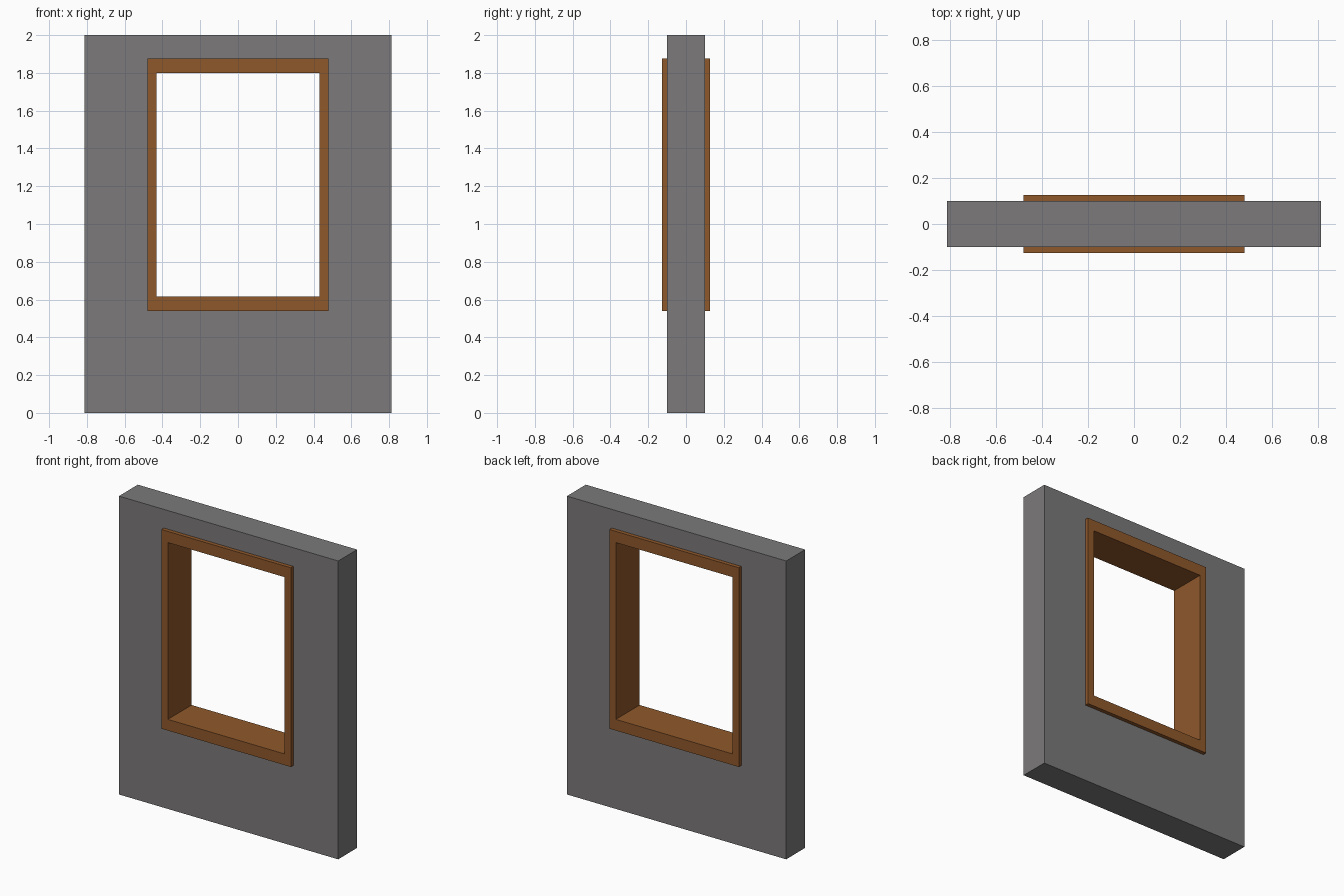
import bpy
import bmesh

if "Cube" in bpy.data.objects:
    bpy.data.objects.remove(bpy.data.objects["Cube"])


def material(name, rgb):
    m = bpy.data.materials.new(name)
    m.diffuse_color = (*rgb, 1.0)
    m.use_nodes = True
    m.node_tree.nodes["Principled BSDF"].inputs["Base Color"].default_value = m.diffuse_color
    return m


def rect(x, z0, z1):
    return [(-x, z0), (x, z0), (x, z1), (-x, z1)]


def ring_slab(name, outer, inner, half_depth, mat):
    """Rectangular slab with a rectangular opening through it."""
    bm = bmesh.new()
    front_out, front_in, back_out, back_in = [
        [bm.verts.new((x, y, z)) for x, z in loop]
        for y in (-half_depth, half_depth) for loop in (outer, inner)]
    for a, b in ((front_out, front_in), (front_in, back_in),
                 (back_in, back_out), (back_out, front_out)):
        for i in range(4):
            j = (i + 1) % 4
            bm.faces.new((a[i], a[j], b[j], b[i]))
    bmesh.ops.recalc_face_normals(bm, faces=bm.faces)
    mesh = bpy.data.meshes.new(name)
    bm.to_mesh(mesh)
    bm.free()
    mesh.materials.append(mat)
    obj = bpy.data.objects.new(name, mesh)
    bpy.context.collection.objects.link(obj)
    return obj


grey = material("concrete grey", (0.20, 0.193, 0.196))
brown = material("wood brown", (0.275, 0.098, 0.024))

# Wall panel, with the opening sized to the outside of the frame
opening = rect(0.48, 0.54, 1.875)
ring_slab("wall", rect(0.813, 0.0, 2.0), opening, 0.10, grey)

# Window frame, standing slightly proud of both wall faces
ring_slab("window_frame", opening, rect(0.432, 0.615, 1.80), 0.126, brown)
